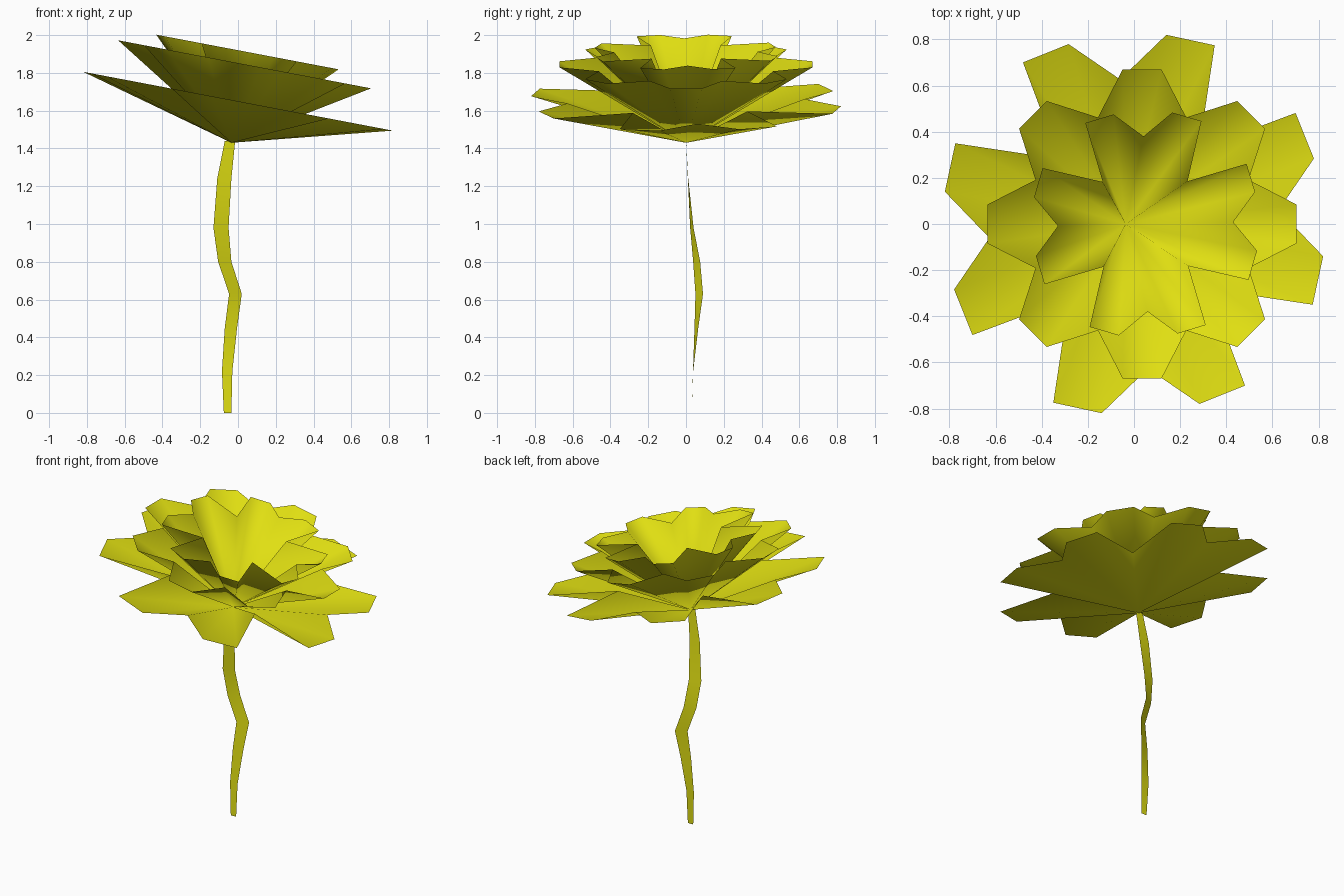
import bpy
import bmesh
from math import radians, cos, sin

cube = bpy.data.objects.get("Cube")
if cube:
    bpy.data.objects.remove(cube, do_unlink=True)

# One flat yellow for the whole plant
yellow = bpy.data.materials.new("petal_yellow")
yellow.use_nodes = True
colour = (0.75, 0.74, 0.006, 1)
yellow.diffuse_color = colour
bsdf = yellow.node_tree.nodes["Principled BSDF"]
bsdf.inputs["Base Color"].default_value = colour
bsdf.inputs["Roughness"].default_value = 0.8

APEX = (-0.035, 0, 1.43)
TILT = -0.19  # rim height lost per unit of x


def finish(name, bm):
    mesh = bpy.data.meshes.new(name)
    for face in bm.faces:
        face.smooth = True
    bm.to_mesh(mesh)
    bm.free()
    mesh.materials.append(yellow)
    obj = bpy.data.objects.new(name, mesh)
    bpy.context.collection.objects.link(obj)
    return obj


def petal_tier(name, centre_x, height, repeats, outline):
    """Fan of pleated petals from the apex to a star-shaped, tilted rim."""
    bm = bmesh.new()
    apex = bm.verts.new(APEX)
    rim = []
    for i in range(repeats):
        for radius, angle in outline:
            a = radians(angle + i * 360 / repeats)
            x = centre_x + radius * cos(a)
            rim.append(bm.verts.new((x, radius * sin(a), height + TILT * x)))
    for v, w in zip(rim, rim[1:] + rim[:1]):
        bm.faces.new((apex, v, w))
    finish(name, bm)


# Petal tiers: each outline is (radius, angle) for one repeat
petal_tier("outer_petals", 0, 1.65, 4,
           [(0.43, 49), (0.85, 65.7), (0.832, 80.3),
            (0.63, 95.5), (0.83, 110), (0.85, 124.5)])
petal_tier("middle_petals", 0.035, 1.852, 8,
           [(0.5, 67.5), (0.675, 82.8), (0.675, 97.2)])
petal_tier("inner_petals", 0.05, 1.92, 4,
           [(0.26, 45.5), (0.508, 61.5), (0.497, 76.5),
            (0.38, 91.3), (0.495, 106.3), (0.51, 120.8)])

# Stem: a flat twisted ribbon, rows of (z, left x, left y, right x, right y)
rows = [
    (0, -0.075, 0.03, -0.035, 0.03),
    (0.22, -0.085, 0.037, -0.03, 0.038),
    (0.45, -0.07, 0.045, -0.005, 0.065),
    (0.63, -0.047, 0.05, 0.02, 0.09),
    (0.8, -0.105, 0.038, -0.035, 0.075),
    (0.98, -0.13, 0.022, -0.05, 0.04),
    (1.24, -0.11, 0.01, -0.035, 0.012),
    (1.44, -0.07, 0, -0.015, 0),
]
bm = bmesh.new()
pairs = [(bm.verts.new((lx, ly, z)), bm.verts.new((rx, ry, z)))
         for z, lx, ly, rx, ry in rows]
for (a, b), (c, d) in zip(pairs, pairs[1:]):
    bm.faces.new((a, b, d, c))
finish("stem", bm)
